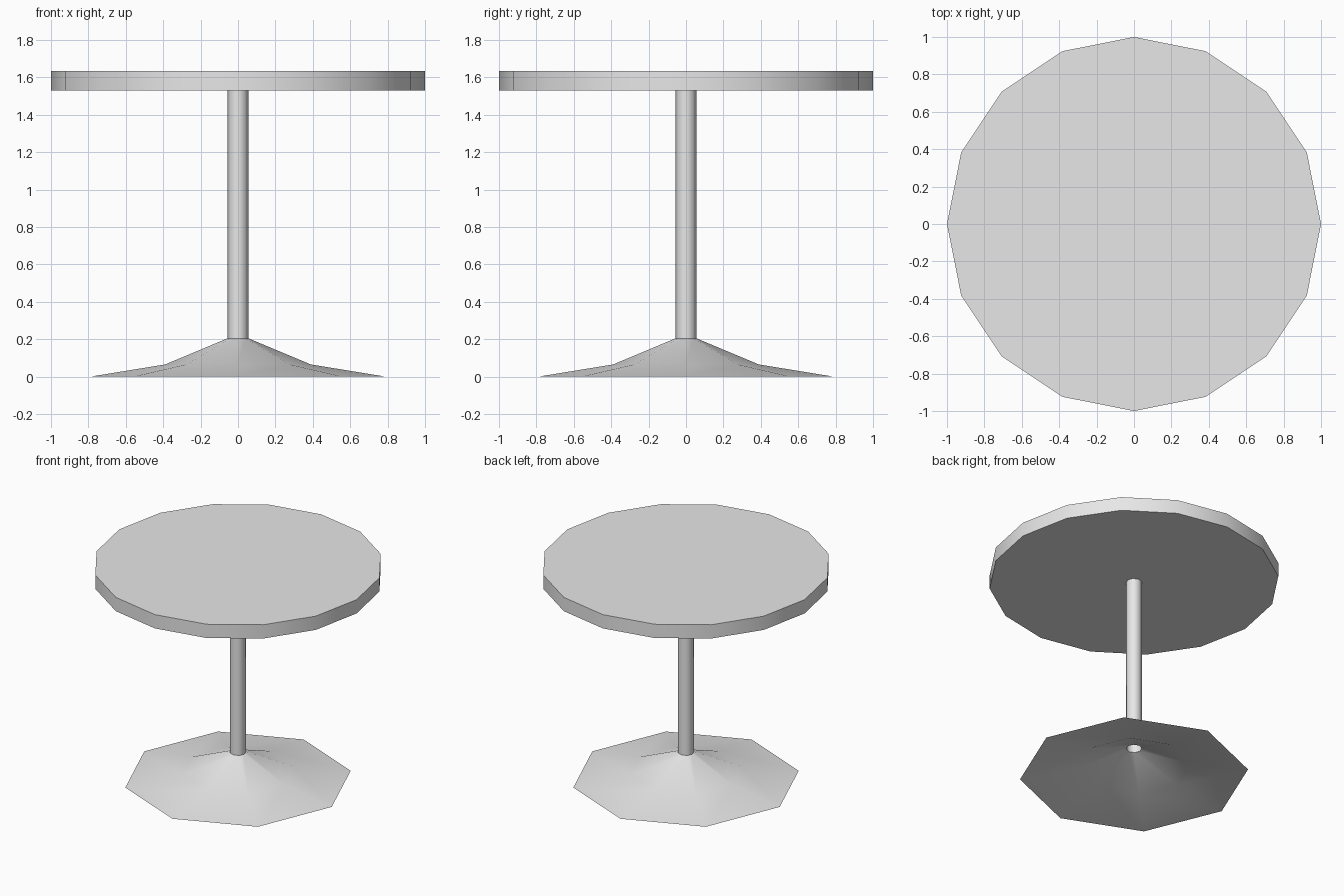
import bpy, bmesh
from math import cos, sin, tau, radians

# Remove the default cube only
cube = bpy.data.objects.get("Cube")
if cube:
    bpy.data.objects.remove(cube, do_unlink=True)

# Single grey finish
grey = bpy.data.materials.new("light_grey")
grey.use_nodes = True
colour = (0.8, 0.8, 0.8, 1)
grey.diffuse_color = colour
grey.node_tree.nodes["Principled BSDF"].inputs["Base Color"].default_value = colour


def turned(name, profile, sides, capped=False):
    """Revolve a (radius, height) profile, listed bottom to top, about z."""
    bm = bmesh.new()
    rings = [[bm.verts.new((r * cos(tau * i / sides), r * sin(tau * i / sides), z))
              for i in range(sides)] for r, z in profile]
    for low, high in zip(rings, rings[1:]):
        for i in range(sides):
            j = (i + 1) % sides
            bm.faces.new((low[i], low[j], high[j], high[i]))
    if capped:
        bm.faces.new(rings[0][::-1])
        bm.faces.new(rings[-1])
    mesh = bpy.data.meshes.new(name)
    bm.to_mesh(mesh)
    bm.free()
    mesh.materials.append(grey)
    obj = bpy.data.objects.new(name, mesh)
    bpy.context.collection.objects.link(obj)
    bpy.ops.object.select_all(action="DESELECT")
    obj.select_set(True)
    bpy.context.view_layer.objects.active = obj
    bpy.ops.object.shade_smooth_by_angle(angle=radians(60))
    return obj


# Round top, solid slab
turned("table_top", [(1, 1.53), (1, 1.635)], 16, capped=True)

# Hollow column, open at the foot
turned("column", [(0.055, 0.205), (0.055, 1.53)], 8)

# Flared foot, an open shell
turned("foot", [(0.79, 0), (0.39, 0.065), (0.055, 0.205)], 8)
